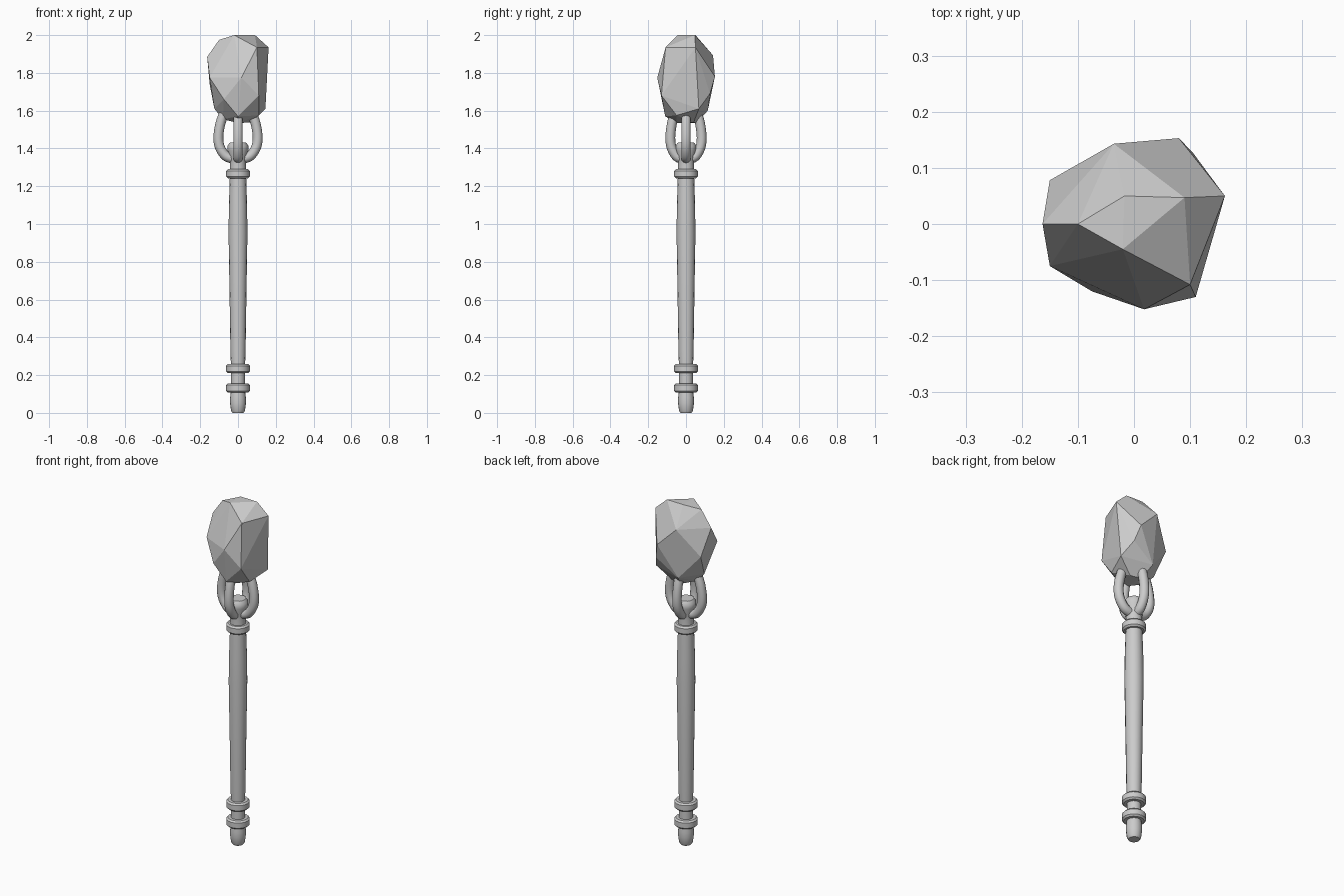
import bpy, bmesh, math
from mathutils import Vector

if "Cube" in bpy.data.objects:
    bpy.data.objects.remove(bpy.data.objects["Cube"])


def make_object(name, bm):
    bmesh.ops.recalc_face_normals(bm, faces=bm.faces)
    mesh = bpy.data.meshes.new(name)
    bm.to_mesh(mesh)
    bm.free()
    ob = bpy.data.objects.new(name, mesh)
    bpy.context.collection.objects.link(ob)
    return ob


def smooth(ob, angle=40):
    bpy.ops.object.select_all(action='DESELECT')
    ob.select_set(True)
    bpy.context.view_layer.objects.active = ob
    bpy.ops.object.shade_smooth_by_angle(angle=math.radians(angle))


def lathe(name, profile, sides=16):
    bm = bmesh.new()
    rings = [[bm.verts.new((r * math.cos(2 * math.pi * i / sides),
                            r * math.sin(2 * math.pi * i / sides), z))
              for i in range(sides)] for r, z in profile]
    for a, b in zip(rings, rings[1:]):
        for i in range(sides):
            j = (i + 1) % sides
            bm.faces.new((a[i], a[j], b[j], b[i]))
    bm.faces.new(rings[0][::-1])
    bm.faces.new(rings[-1])
    ob = make_object(name, bm)
    smooth(ob)
    return ob


def tube(name, path, radius, angle, sides=10):
    # sweep a circle along a smoothed path lying in a vertical radial plane
    pts = []
    ext = [path[0]] + path + [path[-1]]
    for k in range(1, len(ext) - 2):
        p = [Vector(q) for q in ext[k - 1:k + 3]]
        for s in range(4):
            t = s / 4
            pts.append(0.5 * (2 * p[1] + (p[2] - p[0]) * t
                              + (2 * p[0] - 5 * p[1] + 4 * p[2] - p[3]) * t ** 2
                              + (3 * p[1] - p[0] - 3 * p[2] + p[3]) * t ** 3))
    pts.append(Vector(path[-1]))
    out, side = Vector((math.cos(angle), math.sin(angle), 0)), Vector((-math.sin(angle), math.cos(angle), 0))
    up = Vector((0, 0, 1))
    bm = bmesh.new()
    rings = []
    for k, p in enumerate(pts):
        d = (pts[min(k + 1, len(pts) - 1)] - pts[max(k - 1, 0)]).normalized()
        nrm = out * d.y - up * d.x
        c = out * p.x + up * p.y
        rings.append([bm.verts.new(c + radius * (nrm * math.cos(2 * math.pi * i / sides)
                                                 + side * math.sin(2 * math.pi * i / sides)))
                      for i in range(sides)])
    for a, b in zip(rings, rings[1:]):
        for i in range(sides):
            j = (i + 1) % sides
            bm.faces.new((a[i], a[j], b[j], b[i]))
    bm.faces.new(rings[0][::-1])
    bm.faces.new(rings[-1])
    smooth(make_object(name, bm), 50)


# Handle: pommel, grip and tapered shaft
lathe("pommel", [(0.03, 0), (0.037, 0.012), (0.042, 0.05), (0.042, 0.08), (0.037, 0.12)])
lathe("lower_grip", [(0.037, 0.12), (0.037, 0.24)])
lathe("shaft", [(0.037, 0.24), (0.040, 0.32), (0.045, 0.65),
                (0.050, 0.95), (0.048, 1.1), (0.043, 1.26)])

# Collars
for name, z in (("bottom_collar", 0.132), ("grip_collar", 0.234), ("top_collar", 1.266)):
    lathe(name, [(0.035, z - 0.024), (0.054, z - 0.024), (0.063, z - 0.015),
                 (0.063, z + 0.015), (0.054, z + 0.024), (0.035, z + 0.024)])

# Flared neck above the top collar
lathe("neck", [(0.044, 1.27), (0.042, 1.32), (0.045, 1.36), (0.055, 1.39),
               (0.055, 1.415), (0.042, 1.432)])

# Four curved prongs between neck and stone
for i in range(4):
    e = 0.104 if i % 2 == 0 else 0.083
    tube("prong_%d" % (i + 1),
         [(0.025, 1.345), (e * 0.62, 1.36), (e * 0.92, 1.405), (e, 1.46),
          (e * 0.9, 1.53), (e * 0.7, 1.59)], 0.026, i * math.pi / 2)

# Faceted stone: convex hull of its corners
corners = [
    (-0.017, 0.05, 2.0), (0.09, 0.047, 2.0), (-0.02, -0.045, 2.0), (-0.1, 0, 1.975),
    (0.1, -0.108, 1.935), (0.162, 0.05, 1.935), (-0.163, 0, 1.885), (-0.036, 0.143, 1.893),
    (0.08, 0.153, 1.78), (0.018, -0.152, 1.775), (-0.15, -0.075, 1.775), (-0.15, 0.078, 1.74),
    (0.11, -0.13, 1.68), (0.105, 0.127, 1.69), (-0.075, -0.12, 1.66), (0.145, 0.068, 1.61),
    (-0.125, 0.01, 1.61), (0.0, -0.11, 1.57), (-0.03, 0.115, 1.6), (0.11, -0.05, 1.575),
    (-0.08, 0, 1.555), (0.0, -0.05, 1.535), (0.0, 0.055, 1.535), (0.06, 0.04, 1.537)]
bm = bmesh.new()
for c in corners:
    bm.verts.new(c)
bmesh.ops.convex_hull(bm, input=bm.verts)
bmesh.ops.delete(bm, geom=[v for v in bm.verts if not v.link_faces], context='VERTS')
bmesh.ops.dissolve_limit(bm, angle_limit=math.radians(3), verts=bm.verts, edges=bm.edges)
make_object("stone_head", bm)
